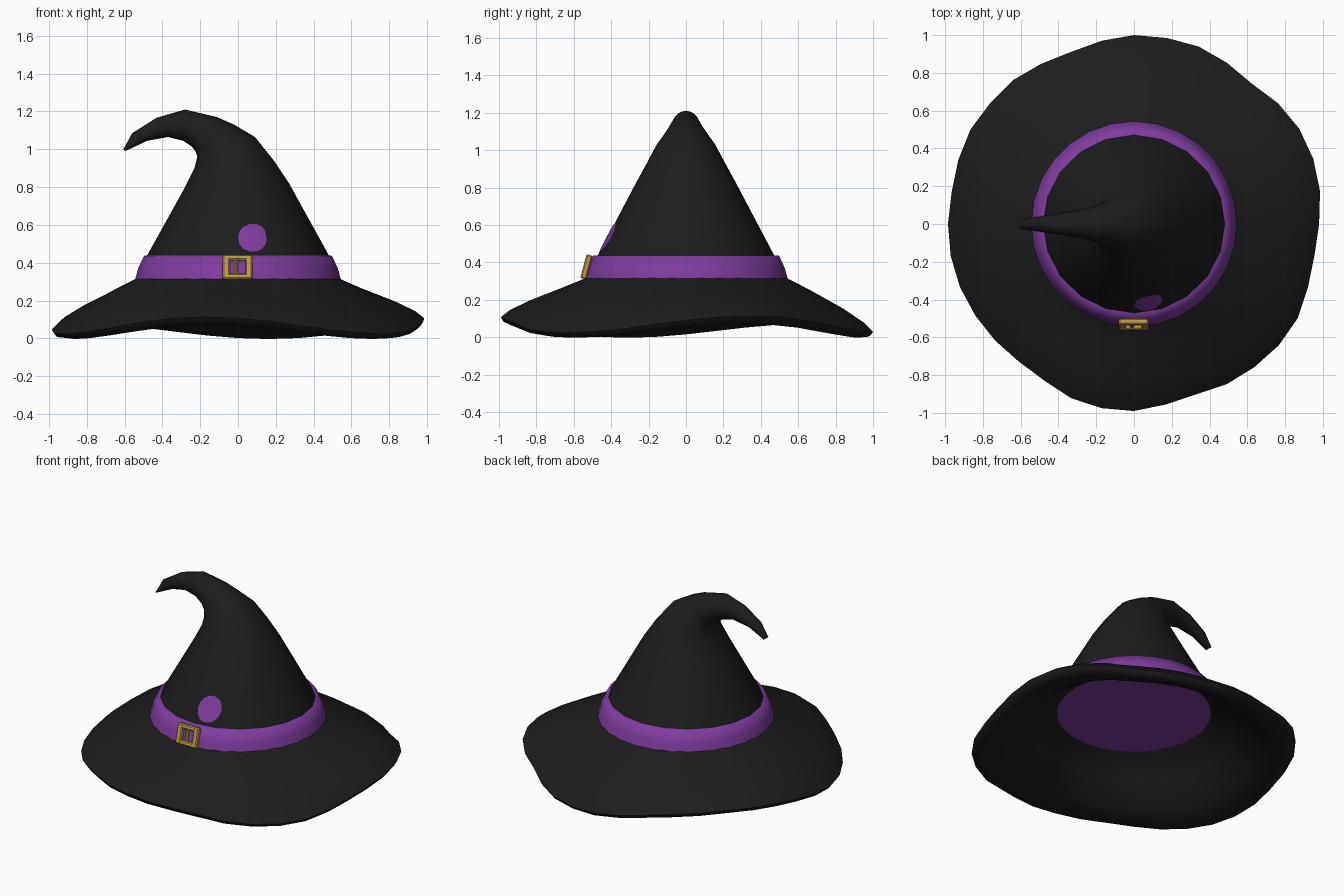
import bpy, bmesh, math
from mathutils import Vector

cube = bpy.data.objects.get("Cube")
if cube:
    bpy.data.objects.remove(cube, do_unlink=True)


def make_material(name, rgb):
    m = bpy.data.materials.new(name)
    m.use_nodes = True
    m.diffuse_color = (*rgb, 1)
    m.node_tree.nodes["Principled BSDF"].inputs["Base Color"].default_value = (*rgb, 1)
    return m


black = make_material("black felt", (.012, .012, .012))
purple = make_material("purple cloth", (.21, .045, .34))
gold = make_material("gold metal", (.52, .33, .07))


def finish(name, bm, material, angle=None):
    """Turn a bmesh into a linked object, smoothed below the given angle."""
    mesh = bpy.data.meshes.new(name)
    bm.to_mesh(mesh)
    bm.free()
    mesh.materials.append(material)
    obj = bpy.data.objects.new(name, mesh)
    bpy.context.collection.objects.link(obj)
    if angle:
        bpy.ops.object.select_all(action='DESELECT')
        obj.select_set(True)
        bpy.context.view_layer.objects.active = obj
        bpy.ops.object.shade_smooth_by_angle(angle=math.radians(angle))
    return obj


def loft(name, rings, material, cap_end=False, angle=50):
    """Join equal rings of points into one skin."""
    bm = bmesh.new()
    loops = [[bm.verts.new(p) for p in ring] for ring in rings]
    for a, b in zip(loops, loops[1:]):
        for i in range(len(a)):
            j = (i + 1) % len(a)
            bm.faces.new((a[i], a[j], b[j], b[i]))
    if cap_end:
        bm.faces.new(loops[-1])
    bmesh.ops.recalc_face_normals(bm, faces=bm.faces)
    return finish(name, bm, material, angle)


def angles(n):
    return [math.tau * i / n for i in range(n)]


def circle(r, z, n):
    return [(r * math.cos(t), r * math.sin(t), z) for t in angles(n)]


# Brim: three-lobed wavy disc; the outline lists percent of radius every ten degrees
OUTLINE = [98, 100, 101, 101, 99.5, 97, 98.5, 100, 100, 100, 98.5, 97,
           98, 99.5, 99.5, 100, 99, 98, 98.5, 98.5, 98, 97, 96, 95,
           95.5, 98, 99, 99, 97, 96, 98, 99, 100, 100, 98, 97]
BRIM = [(.50, .34), (.55, .31), (.66, .26), (.84, .175), (.95, .112), (1, .068),
        (.985, .045), (.93, .033), (.8, .085), (.66, .19), (.63, .215), (.59, .25),
        (.475, .312)]


def brim_point(r, z, t, edge):
    out = max(0, r - .55) / .45
    r += out * (edge / 100 - 1)
    z += .045 * out ** 1.3 * math.cos(3 * (t - math.radians(20)))
    return (r * math.cos(t), r * math.sin(t), z)


loft("brim", [[brim_point(r, z, t, e) for t, e in zip(angles(36), OUTLINE)]
              for r, z in BRIM], black)

# Crown: sections given by outer and inner edge (x, z) and half depth
CROWN = [((.52, .32), (-.52, .32), .52),
         ((.48, .44), (-.48, .44), .47),
         ((.27, .82), (-.28, .80), .275),
         ((.19, .94), (-.23, .90), .215),
         ((.09, 1.065), (-.215, .96), .165),
         ((-.02, 1.13), (-.225, .99), .125),
         ((-.11, 1.17), (-.245, 1.015), .10),
         ((-.28, 1.21), (-.29, 1.045), .075),
         ((-.43, 1.167), (-.37, 1.065), .055),
         ((-.56, 1.085), (-.48, 1.045), .038),
         ((-.606, 1), (-.597, .99), .025)]


def section(outer, inner, depth, t):
    o, i = Vector((outer[0], 0, outer[1])), Vector((inner[0], 0, inner[1]))
    p = (o + i) / 2 + (o - i) / 2 * math.cos(t)
    p.y = depth * math.sin(t)
    return p


loft("crown", [[section(*s, t) for t in angles(20)] for s in CROWN], black, cap_end=True)

# Band: slanted strip around the foot of the crown, with a turned-in top edge
BAND = [(.548, .298), (.528, .37), (.497, .437), (.465, .438)]
loft("band", [circle(r, z, 28) for r, z in BAND], purple, angle=80)

# Lining: flat disc that closes the crown from below
bm = bmesh.new()
bm.faces.new([bm.verts.new(p) for p in reversed(circle(.475, .312, 36))])
finish("lining", bm, purple)


# Patch: thin round plate that follows the front of the crown
def patch_point(r, t):
    x, z = .077 + r * math.cos(t), .532 + r * math.sin(t)
    f = (z - .44) / .37
    half, depth = .48 - .205 * f, .47 - .195 * f
    return (x, -depth * math.sqrt(1 - (x / half) ** 2) - .005, z)


loft("patch", [[patch_point(r, t) for t in angles(14)] for r in (.077, .05, .02)],
     purple, cap_end=True)


# Buckle: heavy square frame and prong, tilted with the band
def bar(bm, x, z, w, h, d):
    for v in bmesh.ops.create_cube(bm, size=1)["verts"]:
        v.co = Vector((x + v.co.x * w, v.co.y * d, z + v.co.z * h))


bm = bmesh.new()
for s in (-1, 1):
    bar(bm, s * .06, 0, .038, .132, .034)
    bar(bm, 0, s * .051, .15, .03, .032)
bar(bm, -.008, 0, .02, .10, .022)
buckle = finish("buckle", bm, gold)
buckle.location = (-.002, -.532, .376)
buckle.rotation_euler.x = math.radians(-15)
bevel = buckle.modifiers.new("soft edges", 'BEVEL')
bevel.width = .007
bevel.segments = 1
